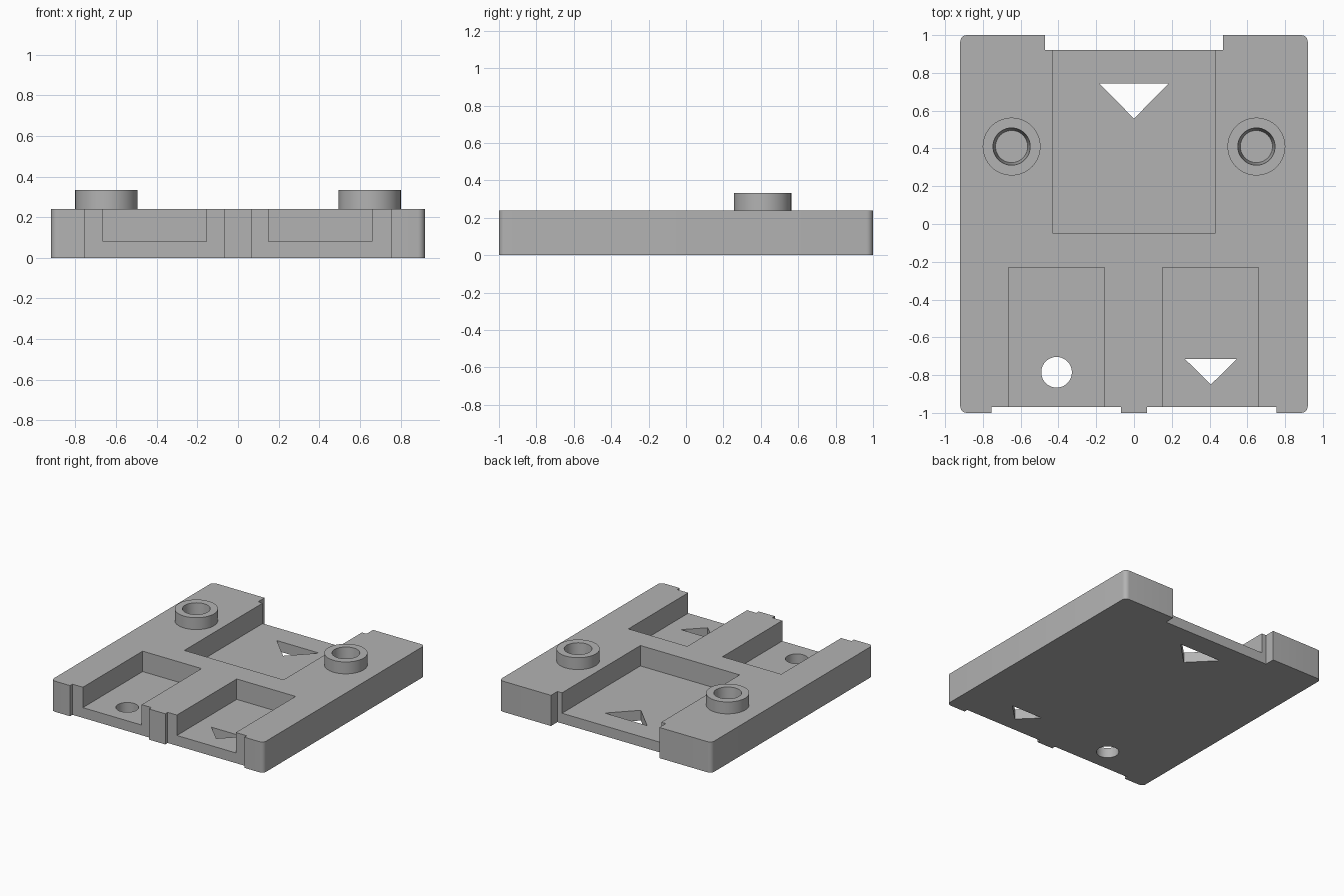
import bpy, bmesh, math

cube = bpy.data.objects.get("Cube")
if cube:
    bpy.data.objects.remove(cube, do_unlink=True)

TOP, FLOOR = 0.24, 0.08

grey = bpy.data.materials.new("plain grey")
grey.use_nodes = True
colour = (0.45, 0.45, 0.45, 1)
grey.diffuse_color = colour
grey.node_tree.nodes["Principled BSDF"].inputs["Base Color"].default_value = colour


def prism(name, outline, z0, z1, top_outline=None, rounded=None):
    """Solid between a bottom outline and a top outline."""
    bm = bmesh.new()
    low = [bm.verts.new((x, y, z0)) for x, y in outline]
    high = [bm.verts.new((x, y, z1)) for x, y in (top_outline or outline)]
    bm.faces.new(low[::-1])
    bm.faces.new(high)
    for i in range(len(low)):
        j = (i + 1) % len(low)
        bm.faces.new((low[i], low[j], high[j], high[i]))
    if rounded:
        edges = [e for e in bm.edges
                 if e.verts[0].co.xy == e.verts[1].co.xy and abs(e.verts[0].co.x) > 0.9]
        bmesh.ops.bevel(bm, geom=edges, offset=rounded, segments=6,
                        profile=0.5, affect='EDGES')
    bmesh.ops.recalc_face_normals(bm, faces=bm.faces[:])
    mesh = bpy.data.meshes.new(name)
    bm.to_mesh(mesh)
    bm.free()
    obj = bpy.data.objects.new(name, mesh)
    bpy.context.collection.objects.link(obj)
    mesh.materials.append(grey)
    return obj


def box(x0, x1, y0, y1):
    return [(x0, y0), (x1, y0), (x1, y1), (x0, y1)]


def circle(x, y, r, n=64):
    return [(x + r * math.cos(2 * math.pi * i / n),
             y + r * math.sin(2 * math.pi * i / n)) for i in range(n)]


def triangle(x, y, half, depth):
    return [(x - half, y), (x, y - depth), (x + half, y)]


def boolean(target, tool, operation):
    bpy.context.view_layer.objects.active = target
    mod = target.modifiers.new("boolean", 'BOOLEAN')
    mod.operation, mod.solver, mod.object = operation, 'EXACT', tool
    bpy.ops.object.modifier_apply(modifier=mod.name)
    bpy.data.objects.remove(tool, do_unlink=True)


# Plate outline: shallow front notches and a wide rear notch
right_half = [(0.07, -1), (0.07, -0.97), (0.755, -0.97), (0.755, -1),
              (0.92, -1), (0.92, 1), (0.47, 1), (0.47, 0.92)]
outline = right_half + [(-x, y) for x, y in reversed(right_half)]
plate = prism("base_plate", outline, 0, TOP, rounded=0.035)

# Pockets open to the front and back edges
for name, area in (("rear_pocket", box(-0.43, 0.43, -0.05, 1.1)),
                   ("left_pocket", box(0.15, 0.66, -1.1, -0.23)),
                   ("right_pocket", box(-0.665, -0.155, -1.1, -0.23))):
    boolean(plate, prism(name, area, FLOOR, 0.5), 'DIFFERENCE')

# Holes through the pocket floors
for name, shape in (("rear_triangle", triangle(0, 0.743, 0.183, 0.185)),
                    ("front_triangle", triangle(0.407, -0.715, 0.137, 0.135)),
                    ("round_hole", circle(-0.41, -0.785, 0.081))):
    boolean(plate, prism(name, shape, -0.1, 0.2), 'DIFFERENCE')

# Raised round sockets with slightly tapered blind bores
for side in (-1, 1):
    x, y = side * 0.648, 0.41
    boolean(plate, prism("socket", circle(x, y, 0.153), 0.2, 0.333), 'UNION')
    bore = prism("bore", circle(x, y, 0.085), 0.14, 0.333 + 0.02,
                 top_outline=circle(x, y, 0.1))
    boolean(plate, bore, 'DIFFERENCE')

bpy.ops.object.select_all(action='DESELECT')
plate.select_set(True)
bpy.context.view_layer.objects.active = plate
bpy.ops.object.shade_smooth_by_angle(angle=math.radians(30))
